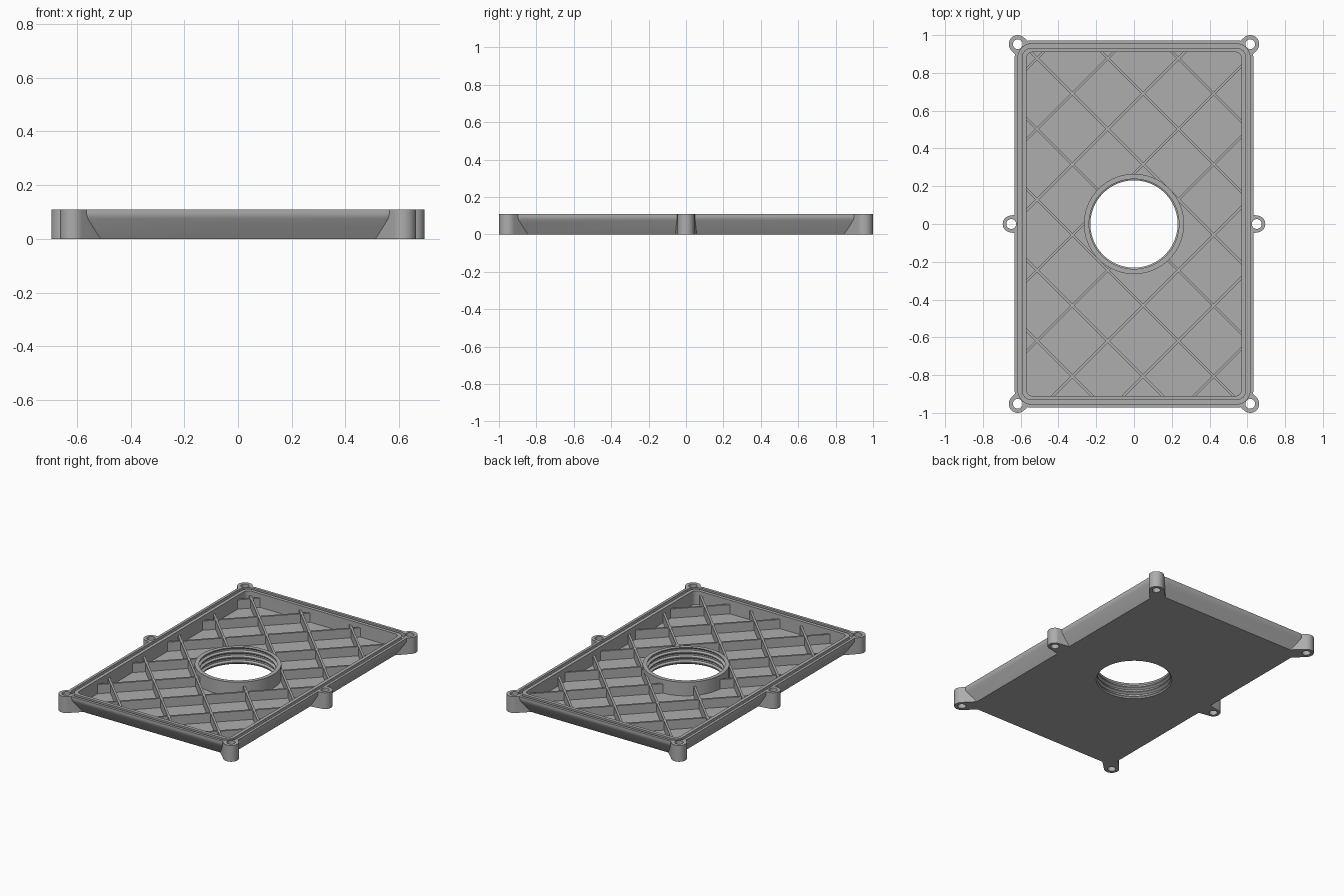
import bpy, bmesh, math
from mathutils import Vector

cube = bpy.data.objects.get("Cube")
if cube:
    bpy.data.objects.remove(cube, do_unlink=True)

grey = bpy.data.materials.new("plain grey")
grey.use_nodes = True
tone = (0.42, 0.42, 0.42, 1)
grey.diffuse_color = tone
grey.node_tree.nodes["Principled BSDF"].inputs["Base Color"].default_value = tone

H = 0.11            # overall height
FLOOR = 0.018       # floor thickness
RIB_TOP = 0.08
HX, HY, R = 0.632, 0.972, 0.09   # outer half sizes and corner radius


def rounded(inset, z, steps=8):
    """Rounded rectangle loop, inset from the outer wall."""
    r = max(R - inset, 0.035)
    cx, cy = HX - inset - r, HY - inset - r
    pts = []
    for q, (sx, sy) in enumerate([(1, 1), (-1, 1), (-1, -1), (1, -1)]):
        for i in range(steps + 1):
            a = (q + i / steps) * math.pi / 2
            pts.append((sx * cx + r * math.cos(a), sy * cy + r * math.sin(a), z))
    return pts


def circle(r, z, x=0, y=0, n=64):
    return [(x + r * math.cos(2 * math.pi * i / n),
             y + r * math.sin(2 * math.pi * i / n), z) for i in range(n)]


def loft(name, loops, closed=False):
    """Skin loops into a solid; closed joins the last loop to the first."""
    bm = bmesh.new()
    rows = [[bm.verts.new(p) for p in loop] for loop in loops]
    pairs = list(zip(rows, rows[1:]))
    if closed:
        pairs.append((rows[-1], rows[0]))
    else:
        bm.faces.new(rows[0])
        bm.faces.new(rows[-1])
    n = len(rows[0])
    for a, b in pairs:
        for i in range(n):
            j = (i + 1) % n
            bm.faces.new((a[i], a[j], b[j], b[i]))
    return finish(name, bm)


def finish(name, bm):
    bmesh.ops.recalc_face_normals(bm, faces=bm.faces)
    mesh = bpy.data.meshes.new(name)
    bm.to_mesh(mesh)
    bm.free()
    mesh.materials.append(grey)
    obj = bpy.data.objects.new(name, mesh)
    bpy.context.collection.objects.link(obj)
    return obj


def combine(target, tool, operation):
    mod = target.modifiers.new(operation, "BOOLEAN")
    mod.operation, mod.solver, mod.object = operation, "EXACT", tool
    bpy.context.view_layer.objects.active = target
    bpy.ops.object.modifier_apply(modifier=mod.name)
    bpy.data.objects.remove(tool, do_unlink=True)


def smooth(obj):
    bpy.ops.object.select_all(action="DESELECT")
    obj.select_set(True)
    bpy.context.view_layer.objects.active = obj
    bpy.ops.object.shade_smooth_by_angle(angle=math.radians(30))


def lug(x, y, direction, reach, r, end_half):
    """Screw ear: round nose at x, y with a web running inward."""
    d = Vector(direction).normalized()
    side = Vector((-d.y, d.x))
    c = Vector((x, y))
    nose = [c + r * (d * math.cos(a) + side * math.sin(a))
            for a in [math.pi * (i / 16 - 0.5) for i in range(17)]]
    back = c - d * reach
    outline = nose + [back + side * end_half, back - side * end_half]
    return loft("lug", [[(p.x, p.y, z) for p in outline] for z in (0, H)])


# Tray shell with draft on its lower wall
tray = loft("tray", [rounded(i, z) for i, z in
                     [(0.053, 0), (0.006, 0.075), (0.001, 0.087), (0, 0.095), (0, H)]])

# Screw ears on the corners and the middle of the long sides
ears = []
for sx in (1, -1):
    for sy in (1, -1):
        ears.append((0.615 * sx, 0.952 * sy))
        combine(tray, lug(*ears[-1], (sx, sy), 0.12, 0.048, 0.05), "UNION")
    ears.append((0.65 * sx, 0))
    combine(tray, lug(*ears[-1], (sx, 0), 0.08, 0.045, 0.059), "UNION")

# Hollow interior, seal groove, screw holes and central bore
combine(tray, loft("cavity", [rounded(0.062, z) for z in (FLOOR, H + 0.1)]), "DIFFERENCE")
groove = [(0.018, 0.085), (0.018, 0.15), (0.039, 0.15), (0.039, 0.085)]
combine(tray, loft("groove", [rounded(i, z) for i, z in groove], True), "DIFFERENCE")
for x, y in ears:
    combine(tray, loft("hole", [circle(0.026, z, x, y, 24) for z in (-0.1, 0.2)]), "DIFFERENCE")
combine(tray, loft("bore", [circle(0.262, z) for z in (-0.1, 0.2)]), "DIFFERENCE")
smooth(tray)

# Threaded collar around the bore
profile = [(0.265, 0), (0.265, H), (0.238, H)]
for k in range(3):
    z = 0.1 - k * 0.034
    profile += [(0.246, z), (0.246, z - 0.01), (0.231, z - 0.017), (0.231, z - 0.024)]
profile.append((0.238, 0))
smooth(loft("threaded_collar", [circle(r, z, n=96) for r, z in profile], True))

# Diagonal lattice of stiffening ribs
RX, RY, RING, HALF, PITCH = 0.575, 0.914, 0.256, 0.007, 0.374
bm = bmesh.new()


def rib(a, b):
    d = b - a
    if d.length < 0.05:
        return
    side = Vector((-d.y, d.x)).normalized() * HALF
    base = [bm.verts.new((p.x, p.y, FLOOR - 0.006))
            for p in (a + side, b + side, b - side, a - side)]
    top = [bm.verts.new((v.co.x, v.co.y, RIB_TOP)) for v in base]
    bm.faces.new(base)
    bm.faces.new(top)
    for i in range(4):
        j = (i + 1) % 4
        bm.faces.new((base[i], base[j], top[j], top[i]))


for slope, offset in ((-1, -0.01), (1, -0.106)):
    for k in range(-5, 6):
        c = offset + k * PITCH          # line y = slope * x + c
        ends = sorted(((RY - c) * slope, (-RY - c) * slope))
        x0, x1 = max(-RX, ends[0]), min(RX, ends[1])
        if x1 <= x0:
            continue
        at = lambda x: Vector((x, slope * x + c))
        gap = RING ** 2 - c * c / 2
        if gap > 0:
            mid, half = -slope * c / 2, math.sqrt(gap / 2)
            rib(at(x0), at(mid - half))
            rib(at(mid + half), at(x1))
        else:
            rib(at(x0), at(x1))
finish("lattice_ribs", bm)
